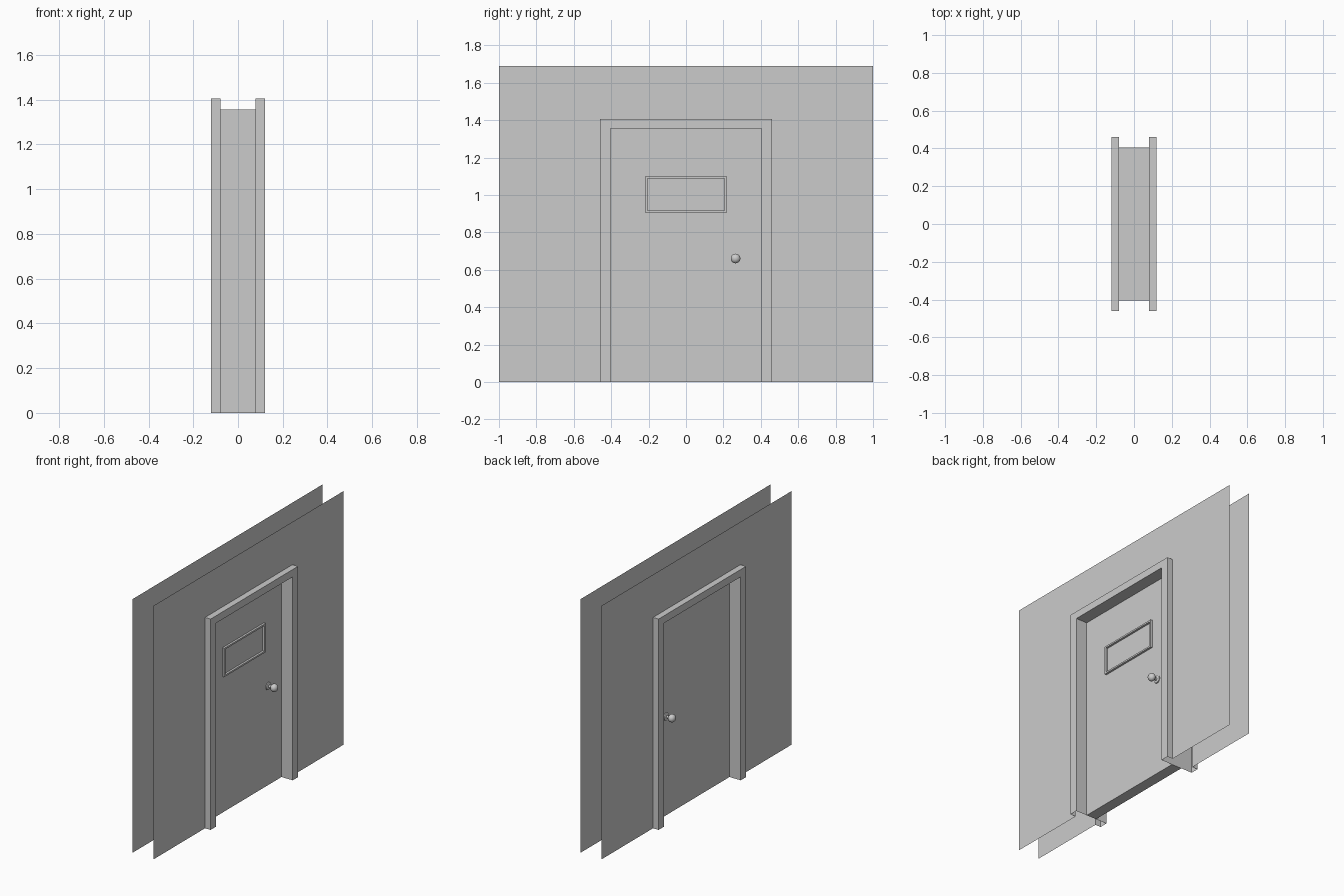
import bpy, bmesh, math
from mathutils import Matrix

if "Cube" in bpy.data.objects:
    bpy.data.objects.remove(bpy.data.objects["Cube"])

WALL_X, CASE_X, DOOR_X = 0.079, 0.12, 0.037
OUT_Y, OUT_Z = 0.46, 1.405      # outer casing edge
IN_Y, IN_Z = 0.405, 1.356       # door opening
WALL_TOP = 1.69


def finish(name, bm):
    mesh = bpy.data.meshes.new(name)
    bm.to_mesh(mesh)
    bm.free()
    obj = bpy.data.objects.new(name, mesh)
    bpy.context.collection.objects.link(obj)
    return obj


def arch(y, z):
    return [(-y, 0), (-y, z), (y, z), (y, 0)]


def box(name, x0, x1, y0, y1, z0, z1):
    bm = bmesh.new()
    bmesh.ops.create_cube(bm, size=1)
    for v in bm.verts:
        v.co.x = x0 + (v.co.x + 0.5) * (x1 - x0)
        v.co.y = y0 + (v.co.y + 0.5) * (y1 - y0)
        v.co.z = z0 + (v.co.z + 0.5) * (z1 - z0)
    return finish(name, bm)


# wall sheets with door opening
for side, label in ((1, "right"), (-1, "left")):
    bm = bmesh.new()
    outline = arch(OUT_Y, OUT_Z) + arch(1, WALL_TOP)[::-1]
    if side < 0:
        outline.reverse()
    bm.faces.new([bm.verts.new((side * WALL_X, y, z)) for y, z in outline])
    bmesh.ops.recalc_face_normals(bm, faces=bm.faces)
    for f in bm.faces:
        if f.normal.x * side < 0:
            f.normal_flip()
    finish("wall_" + label, bm)

# casing and jamb: open profile swept around the opening
outer, inner = arch(OUT_Y, OUT_Z), arch(IN_Y, IN_Z)
profile = [(-WALL_X, outer), (-CASE_X, outer), (-CASE_X, inner),
           (CASE_X, inner), (CASE_X, outer), (WALL_X, outer)]
bm = bmesh.new()
rows = [[bm.verts.new((x, y, z)) for y, z in path] for x, path in profile]
for a, b in zip(rows, rows[1:]):
    for i in range(3):
        bm.faces.new((a[i], a[i + 1], b[i + 1], b[i]))
bm.normal_update()
bm.faces.ensure_lookup_table()
# jamb faces must look into the opening
if bm.faces[6].normal.y < 0:
    bmesh.ops.reverse_faces(bm, faces=bm.faces)
finish("door_frame", bm)

# door panel
box("door", -DOOR_X, DOOR_X, -IN_Y, IN_Y, 0, IN_Z)

# window trim on one side
x0, x1 = DOOR_X, DOOR_X + 0.014
WY, WB, WT, T = 0.218, 0.907, 1.099, 0.011
box("window_trim_bottom", x0, x1, -WY, WY, WB, WB + T)
box("window_trim_top", x0, x1, -WY, WY, WT - T, WT)
box("window_trim_near", x0, x1, -WY, -WY + T, WB + T, WT - T)
box("window_trim_far", x0, x1, WY - T, WY, WB + T, WT - T)

# knobs: lathed rose, stem and ball on each side
ball = [(0.045 - 0.023 * math.cos(a), 0.026 * math.sin(a))
        for a in [math.radians(20 + 20 * i) for i in range(9)]]
ball[-1] = (0.068, 0)
knob = [(0, 0.025), (0.006, 0.025), (0.009, 0.02), (0.009, 0.009)] + ball
for side, label in ((1, "right"), (-1, "left")):
    bm = bmesh.new()
    verts = [bm.verts.new((x, r, 0)) for x, r in knob]
    edges = [bm.edges.new(p) for p in zip(verts, verts[1:])]
    bmesh.ops.spin(bm, geom=verts + edges, cent=(0, 0, 0), axis=(1, 0, 0),
                   angle=2 * math.pi, steps=24, use_merge=True)
    bmesh.ops.remove_doubles(bm, verts=bm.verts, dist=1e-5)
    if side < 0:
        bm.transform(Matrix.Rotation(math.pi, 4, 'Z'))
    bm.transform(Matrix.Translation((side * DOOR_X, 0.265, 0.66)))
    bmesh.ops.recalc_face_normals(bm, faces=bm.faces)
    obj = finish("knob_" + label, bm)
    bpy.ops.object.select_all(action='DESELECT')
    obj.select_set(True)
    bpy.context.view_layer.objects.active = obj
    bpy.ops.object.shade_smooth_by_angle(angle=math.radians(40))
